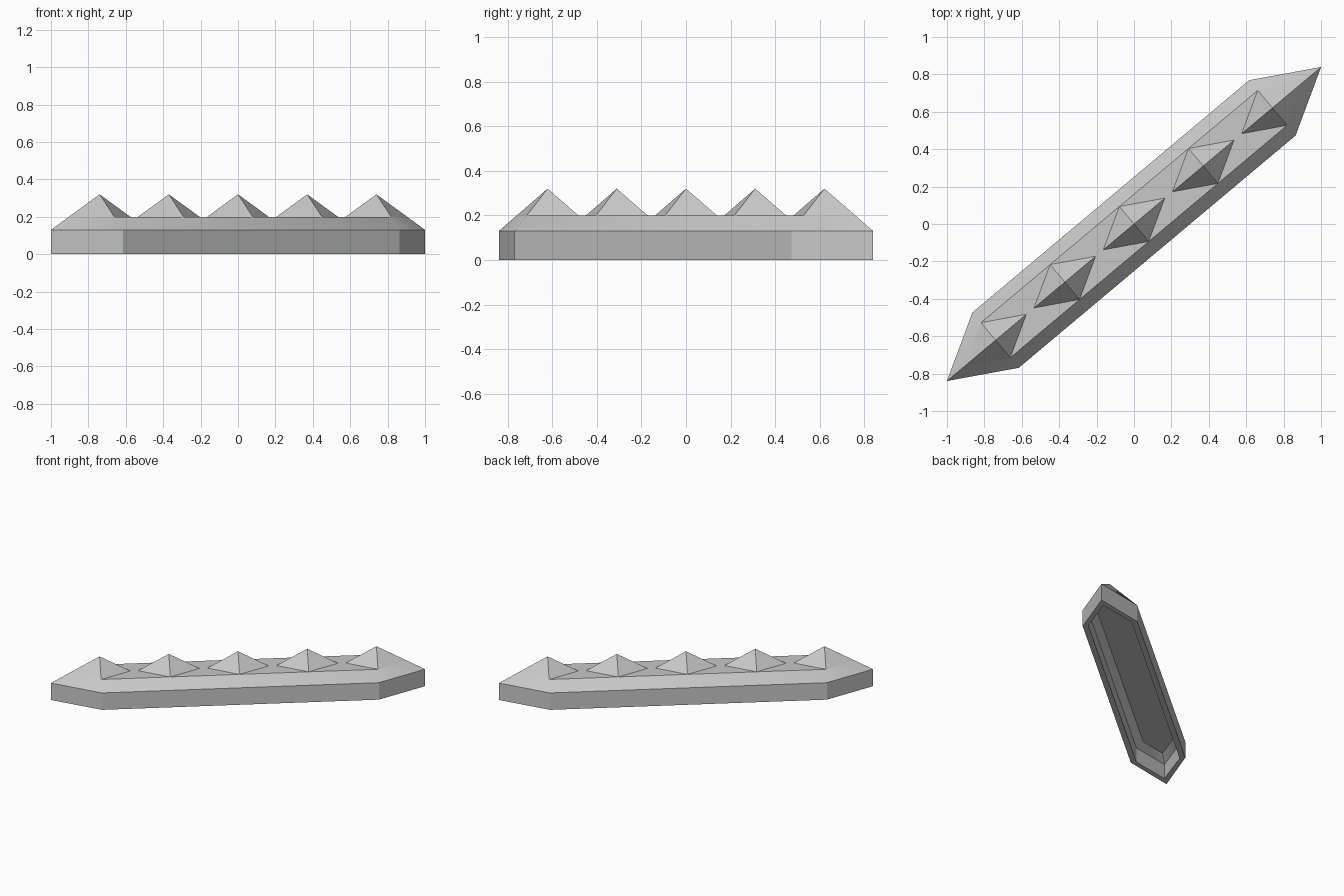
import bpy, bmesh, math

if "Cube" in bpy.data.objects:
    bpy.data.objects.remove(bpy.data.objects["Cube"])

ANGLE = math.radians(40)      # the bar lies diagonally
U = 0.966                     # shoulder distance from the centre

grey = bpy.data.materials.new("light_grey")
grey.diffuse_color = (0.58, 0.58, 0.58, 1)
grey.use_nodes = True
grey.node_tree.nodes["Principled BSDF"].inputs["Base Color"].default_value = grey.diffuse_color


def turn(u, v, z):
    c, s = math.cos(ANGLE), math.sin(ANGLE)
    return (u * c - v * s, u * s + v * c, z)


def make_object(name, bm):
    mesh = bpy.data.meshes.new(name)
    bm.to_mesh(mesh)
    bm.free()
    mesh.materials.append(grey)
    obj = bpy.data.objects.new(name, mesh)
    bpy.context.collection.objects.link(obj)
    return obj


def hexagon(bm, half_width, tip, z):
    pts = [(U + tip, 0), (U, half_width), (-U, half_width),
           (-U - tip, 0), (-U, -half_width), (U, -half_width)]
    return [bm.verts.new(turn(u, v, z)) for u, v in pts]


# Hollow pointed body: ceiling, inner wall, rim, outer wall and sloping roof
bm = bmesh.new()
sections = [(0.105, 0.185, 0.16), (0.153, 0.26, 0.113), (0.153, 0.26, 0.0),
            (0.193, 0.34, 0.0), (0.193, 0.34, 0.13), (0.122, 0.215, 0.20)]
rings = [hexagon(bm, *s) for s in sections]
for a, b in zip(rings, rings[1:]):
    for i in range(6):
        j = (i + 1) % 6
        bm.faces.new((a[i], a[j], b[j], b[i]))
bm.faces.new(rings[0])
bm.faces.new(rings[-1])
bmesh.ops.recalc_face_normals(bm, faces=bm.faces)
body = make_object("body", bm)
bpy.context.view_layer.objects.active = body
body.select_set(True)
bpy.ops.object.shade_smooth_by_angle(angle=math.radians(25))

# Row of five diamond-based pyramids on the ridge
for k in range(-2, 3):
    bm = bmesh.new()
    c = k * U / 2
    apex = bm.verts.new(turn(c, 0, 0.32))
    base = [bm.verts.new(turn(c + du, dv, 0.20))
            for du, dv in ((0.215, 0), (0, 0.122), (-0.215, 0), (0, -0.122))]
    for i in range(4):
        bm.faces.new((base[i], base[(i + 1) % 4], apex))
    make_object(f"spike_{k + 3}", bm)
